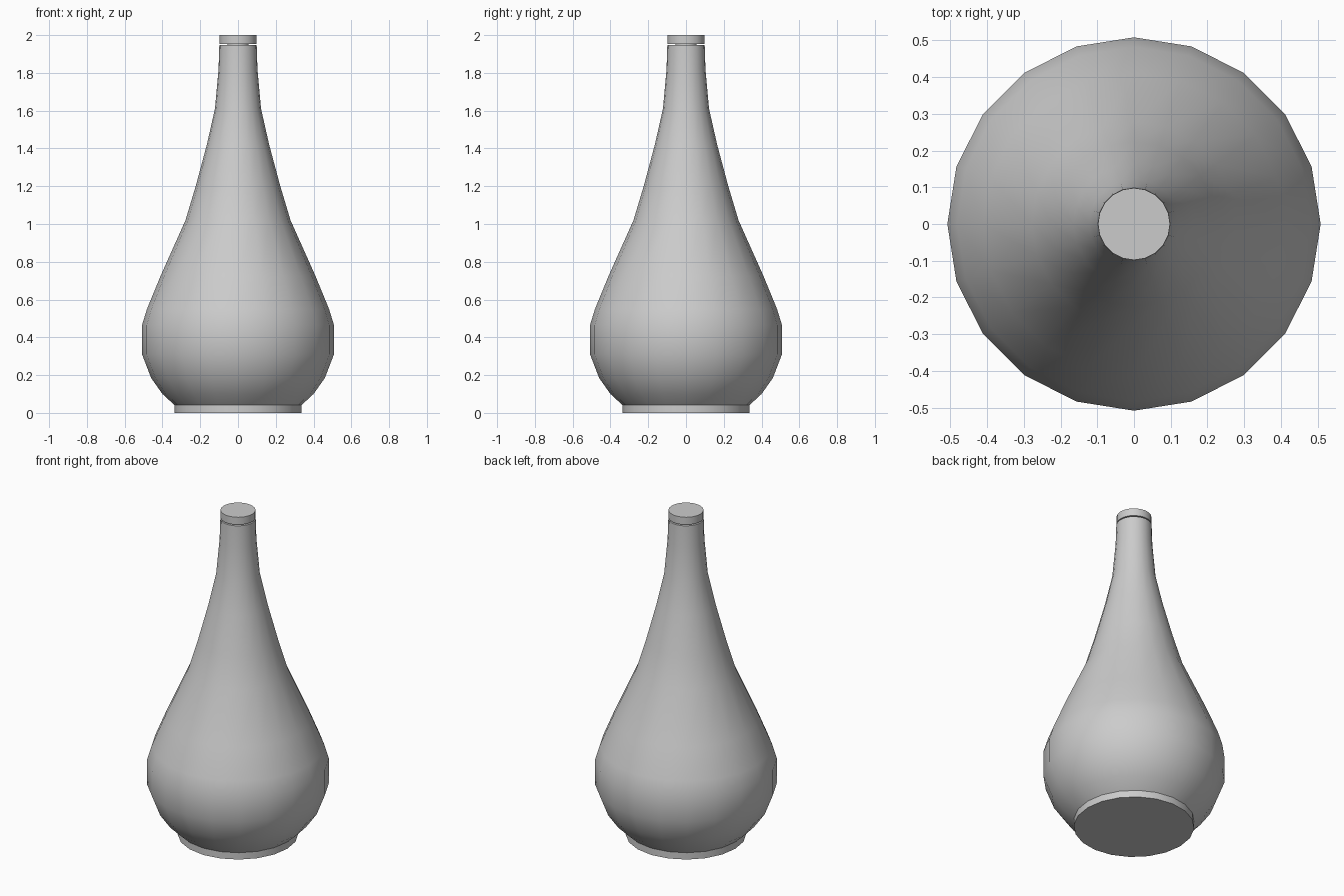
import bpy, bmesh, math

if "Cube" in bpy.data.objects:
    bpy.data.objects.remove(bpy.data.objects["Cube"])

SIDES = 20


def lathe(name, profile):
    """Spin an (r, z) profile around z and close both ends with flat caps."""
    bm = bmesh.new()
    rings = []
    for r, z in profile:
        rings.append([bm.verts.new((r * math.cos(2 * math.pi * i / SIDES),
                                    r * math.sin(2 * math.pi * i / SIDES), z))
                      for i in range(SIDES)])
    for a, b in zip(rings, rings[1:]):
        for i in range(SIDES):
            j = (i + 1) % SIDES
            bm.faces.new((a[i], a[j], b[j], b[i]))
    bm.faces.new(rings[0][::-1])
    bm.faces.new(rings[-1])
    mesh = bpy.data.meshes.new(name)
    bm.to_mesh(mesh)
    bm.free()
    obj = bpy.data.objects.new(name, mesh)
    bpy.context.collection.objects.link(obj)
    bpy.ops.object.select_all(action='DESELECT')
    bpy.context.view_layer.objects.active = obj
    obj.select_set(True)
    bpy.ops.object.shade_smooth_by_angle(angle=math.radians(40))
    return obj


# Bottle: foot, round belly, long tapering neck
lathe("bottle_body", [
    (0.337, 0.0), (0.337, 0.042), (0.40, 0.10), (0.46, 0.185),
    (0.508, 0.31), (0.508, 0.465), (0.482, 0.55), (0.41, 0.725),
    (0.278, 1.02), (0.224, 1.20), (0.165, 1.42), (0.122, 1.61),
    (0.103, 1.82), (0.099, 1.947)])

# Stopper: narrow plug inside the neck gap, then a flat disc on top
lathe("stopper", [
    (0.056, 1.935), (0.056, 1.954), (0.098, 1.954), (0.098, 2.0)])
